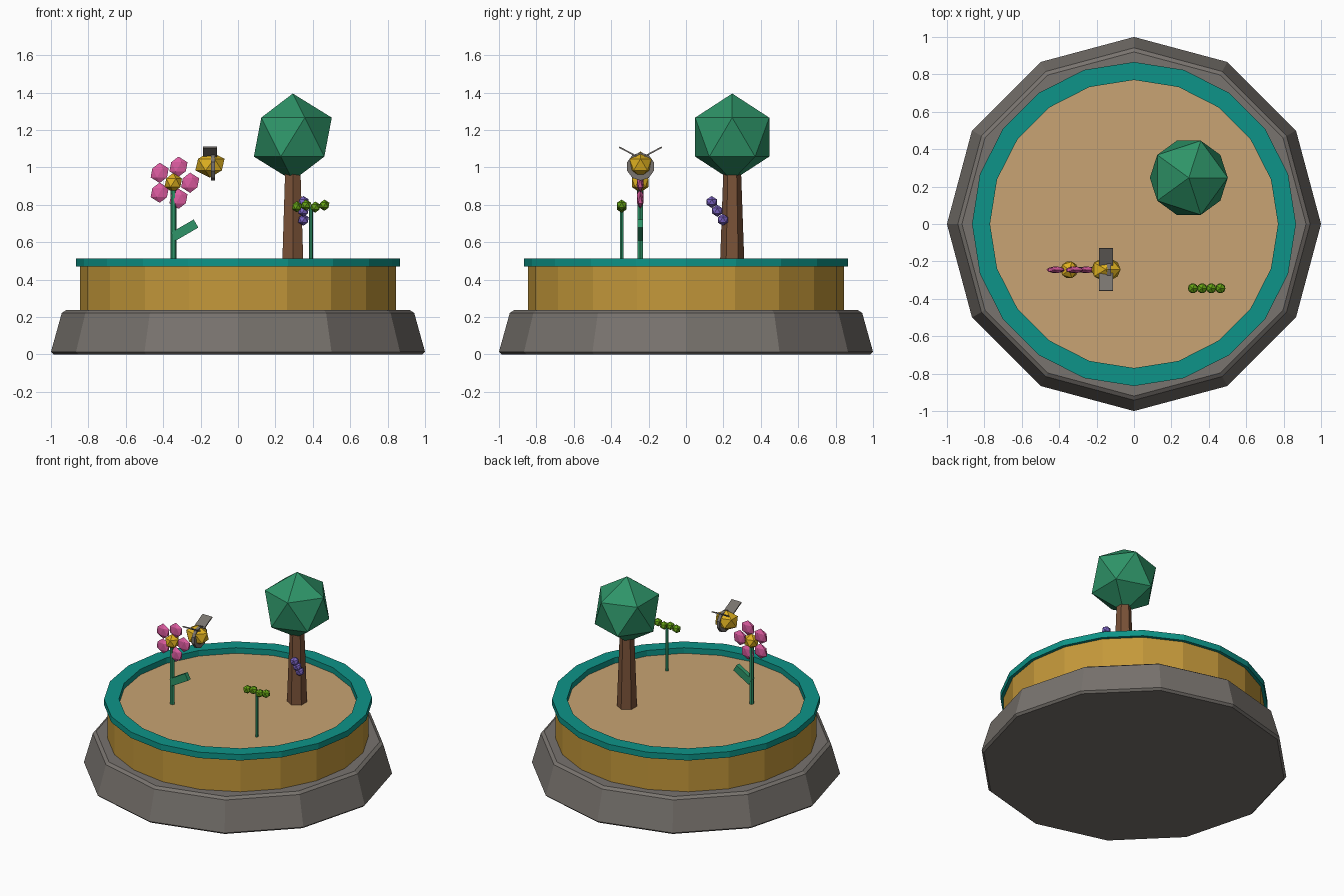
import bpy, bmesh, math
from mathutils import Matrix, Vector

if "Cube" in bpy.data.objects:
    bpy.data.objects.remove(bpy.data.objects["Cube"])


def mat(name, r, g, b):
    lin = [(c / 255 / 12.92) if c < 11 else ((c / 255 + 0.055) / 1.055) ** 2.4 for c in (r, g, b)]
    m = bpy.data.materials.new(name)
    m.diffuse_color = (*lin, 1)
    m.use_nodes = True
    m.node_tree.nodes["Principled BSDF"].inputs["Base Color"].default_value = m.diffuse_color
    return m


STONE = mat("stone_grey", 120, 115, 110)
GOLD = mat("ochre_gold", 196, 152, 58)
TEAL = mat("teal", 13, 148, 136)
SOIL = mat("sandy_soil", 200, 164, 115)
BARK = mat("bark_brown", 122, 82, 56)
GREEN = mat("leaf_green", 46, 148, 104)
PINK = mat("petal_pink", 220, 92, 160)
YELLOW = mat("bright_yellow", 222, 176, 32)
PURPLE = mat("berry_purple", 124, 100, 196)
LIME = mat("lime_green", 101, 163, 20)


def finish(name, bm, *mats):
    bmesh.ops.recalc_face_normals(bm, faces=bm.faces)
    me = bpy.data.meshes.new(name)
    bm.to_mesh(me)
    bm.free()
    for m in mats:
        me.materials.append(m)
    ob = bpy.data.objects.new(name, me)
    bpy.context.collection.objects.link(ob)
    return ob


def lathe(name, profile, sides, m, at=(0, 0, 0), turn=0.0, ring=False):
    """Spin (radius, z) points; capped solid, or a closed ring."""
    bm = bmesh.new()
    loops = []
    for r, z in profile:
        angles = [turn + 2 * math.pi * i / sides for i in range(sides)]
        loops.append([bm.verts.new((at[0] + r * math.cos(a), at[1] + r * math.sin(a), at[2] + z)) for a in angles])
    pairs = list(zip(loops, loops[1:])) + ([(loops[-1], loops[0])] if ring else [])
    for a, b in pairs:
        for i in range(sides):
            j = (i + 1) % sides
            bm.faces.new((a[i], a[j], b[j], b[i]))
    if not ring:
        bm.faces.new(loops[0])
        bm.faces.new(loops[-1])
    return finish(name, bm, m)


def gem(name, at, r, m, scale=(1, 1, 1)):
    """Icosahedron, optionally squashed."""
    bm = bmesh.new()
    bmesh.ops.create_icosphere(bm, subdivisions=1, radius=r,
                               matrix=Matrix.Translation(at) @ Matrix.Diagonal((*scale, 1)))
    return finish(name, bm, m)


def box(name, at, size, m, angle=0.0, axis='X'):
    bm = bmesh.new()
    bmesh.ops.create_cube(bm, size=1, matrix=Matrix.Translation(at)
                          @ Matrix.Rotation(angle, 4, axis) @ Matrix.Diagonal((*size, 1)))
    return finish(name, bm, m)


# Plinth, drum, rim
lathe("stone_plinth", [(0.985, 0), (1.0, 0.014), (0.942, 0.222), (0.92, 0.237)], 12, STONE)
drum = lathe("drum", [(0.845, 0.23), (0.845, 0.472)], 20, GOLD)
drum.data.materials.append(SOIL)
for f in drum.data.polygons:          # soil on the upper face
    if f.normal.z > 0.9:
        f.material_index = 1
lathe("rim", [(0.866, 0.47), (0.866, 0.512), (0.77, 0.512), (0.77, 0.47)], 20, TEAL, ring=True)

# Tree with berries
lathe("tree_trunk", [(0.066, 0.46), (0.047, 0.99)], 6, BARK, (0.293, 0.247, 0), math.pi / 6)
gem("tree_crown", (0.293, 0.247, 1.162), 0.233, GREEN)
for i, (y, z) in enumerate([(0.138, 0.815), (0.167, 0.768), (0.197, 0.72)]):
    gem(f"berry_{i + 1}", (0.35, y, z), 0.032, PURPLE)

# Flower
FX, FY, FZ = -0.346, -0.245, 0.918
lathe("flower_stem", [(0.016, 0.46), (0.016, FZ)], 6, GREEN, (FX, FY, 0))
box("flower_leaf", (-0.285, FY, 0.665), (0.14, 0.03, 0.05), GREEN, math.radians(-30), 'Y')
gem("flower_centre", (FX, FY, FZ), 0.052, YELLOW)
for i in range(5):
    a = 2 * math.pi * i / 5
    gem(f"petal_{i + 1}", (FX + 0.09 * math.cos(a), FY, FZ + 0.09 * math.sin(a)), 0.054, PINK, (1, 0.36, 1))

# Bee
BX, BY, BZ = -0.15, -0.243, 1.015
gem("bee_body", (BX, BY, BZ), 0.07, YELLOW, (1.25, 1, 1))
band = lathe("bee_band", [(0.075, -0.011), (0.075, 0.011)], 10, STONE)
band.data.transform(Matrix.Translation((BX + 0.016, BY, BZ - 0.01)) @ Matrix.Rotation(math.pi / 2, 4, 'Y'))
for side, name in ((-1, "front"), (1, "back")):
    box(f"bee_wing_{name}", (BX, BY + side * 0.068, 1.084), (0.076, 0.104, 0.008), STONE, side * math.radians(28))

# Sprig with buds
lathe("sprig_stem", [(0.01, 0.46), (0.01, 0.79)], 6, GREEN, (0.39, -0.344, 0))
for i, z in enumerate((0.79, 0.798, 0.788, 0.798)):
    gem(f"sprig_bud_{i + 1}", (0.315 + 0.049 * i, -0.344, z), 0.03, LIME)
